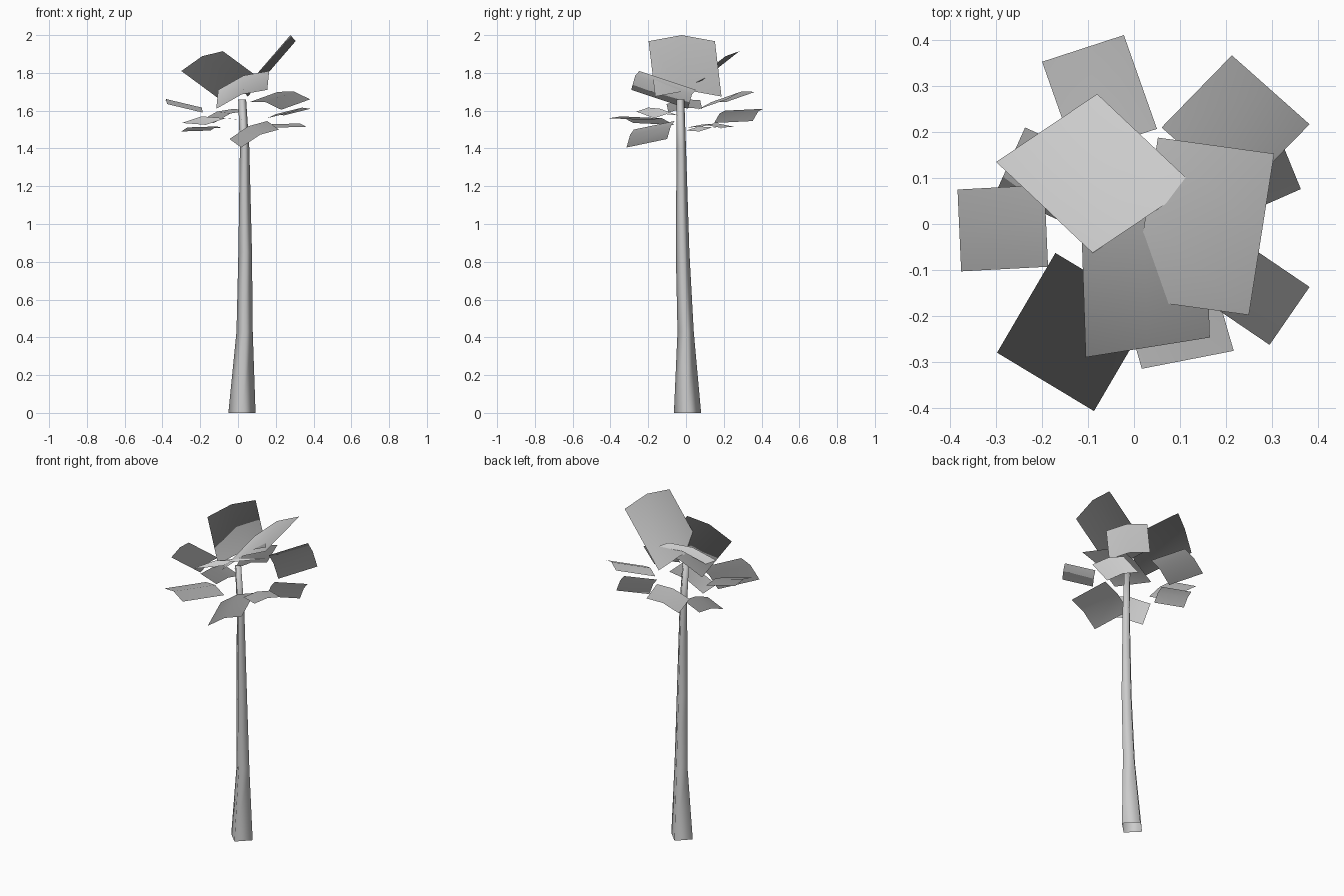
import bpy, bmesh, math
from mathutils import Vector

if "Cube" in bpy.data.objects:
    bpy.data.objects.remove(bpy.data.objects["Cube"])

CROWN_CENTRE = Vector((0, 0, 1.5))


def make_object(name, bm):
    me = bpy.data.meshes.new(name)
    bm.to_mesh(me)
    bm.free()
    for p in me.polygons:
        p.use_smooth = True
    ob = bpy.data.objects.new(name, me)
    bpy.context.collection.objects.link(ob)
    return ob


# Trunk: four-sided tapering tube through leaning rings (x, y, z, radius), open at the root
def build_trunk(rings, sides=4):
    bm = bmesh.new()
    loops = []
    for x, y, z, r in rings:
        loops.append([bm.verts.new((x + r * math.cos(2 * math.pi * i / sides),
                                    y + r * math.sin(2 * math.pi * i / sides), z))
                      for i in range(sides)])
    for low, high in zip(loops, loops[1:]):
        for i in range(sides):
            j = (i + 1) % sides
            bm.faces.new((low[i], low[j], high[j], high[i]))
    bm.faces.new(loops[-1])
    make_object("trunk", bm)


# Leaf card: two outer corners and one inner corner, raised along its middle
def build_leaf(name, outer_a, outer_b, inner_a, fold=0.09):
    a, b, c = Vector(outer_a), Vector(outer_b), Vector(inner_a)
    across = b - a
    lift = Vector((0, 0, fold * across.length))
    bm = bmesh.new()
    outer, inner = [[bm.verts.new(p) for p in
                     (start, start + across / 2 + lift, start + across)]
                    for start in (a, c)]
    for i in range(2):
        bm.faces.new((outer[i], outer[i + 1], inner[i + 1], inner[i]))
    me = make_object(name, bm).data
    # Foliage shading: normals point away from the middle of the crown
    middle = (b + c) / 2
    me.normals_split_custom_set_from_vertices(
        [(middle.lerp(v.co, 0.3) - CROWN_CENTRE).normalized() for v in me.vertices])


build_trunk([(0.021, 0.008, 0, 0.072), (0.035, -0.002, 0.43, 0.043),
             (0.038, -0.018, 0.85, 0.036), (0.035, -0.025, 1.4, 0.025),
             (0.022, -0.03, 1.66, 0.021)])

# Crown: large upper leaves
build_leaf("upper_leaf_right", (.25, -.198, 1.968), (.305, .153, 1.968), (-.003, -.163, 1.675))
build_leaf("upper_leaf_left", (-.08, .283, 1.915), (-.3, .135, 1.81), (.13, .085, 1.76))
build_leaf("upper_leaf_front", (-.105, -.29, 1.71), (.165, -.247, 1.81), (-.115, .01, 1.61))

# Crown: middle leaves
build_leaf("middle_leaf_back", (-.022, .411, 1.61), (-.2, .353, 1.545), (.05, .207, 1.60))
build_leaf("middle_leaf_back_right", (.382, .217, 1.66), (.213, .367, 1.70), (.229, .06, 1.605))
build_leaf("middle_leaf_left", (-.384, .075, 1.655), (-.376, -.103, 1.635), (-.195, .085, 1.61))
build_leaf("middle_leaf_right", (.382, -.137, 1.61), (.295, -.263, 1.595), (.242, -.042, 1.575))
build_leaf("middle_leaf_front_left", (-.087, -.407, 1.56), (-.298, -.28, 1.535), (.04, -.19, 1.55))

# Crown: lower leaves
build_leaf("lower_leaf_front", (.017, -.315, 1.405), (.217, -.276, 1.5), (-.045, -.1, 1.45))
build_leaf("lower_leaf_right", (.29, .255, 1.515), (.363, .076, 1.515), (.12, .18, 1.51))
build_leaf("lower_leaf_left", (-.3, .07, 1.49), (-.237, .21, 1.505), (-.145, 0, 1.495))
